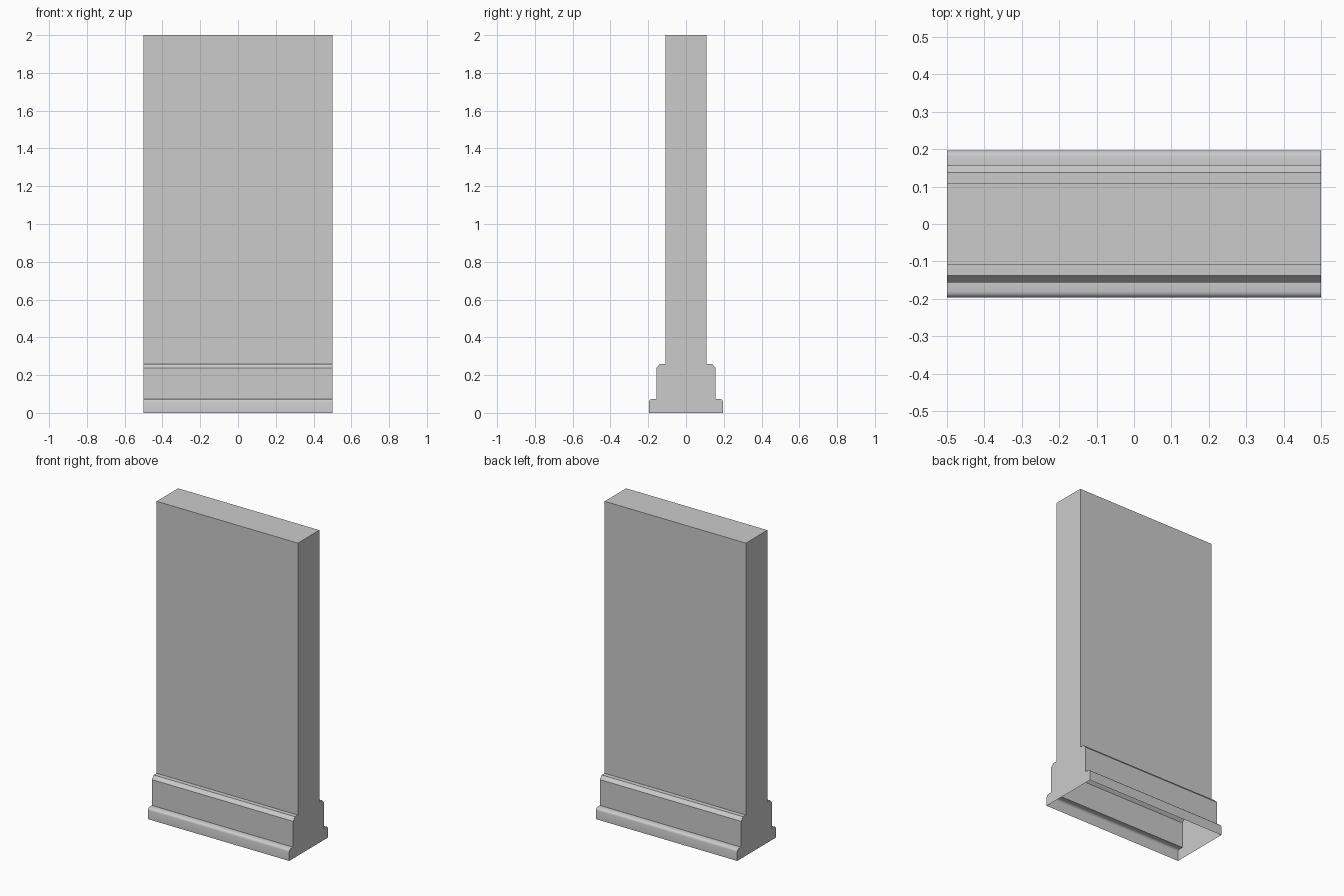
import bpy, bmesh, math

if "Cube" in bpy.data.objects:
    bpy.data.objects.remove(bpy.data.objects["Cube"])

LENGTH = 1.0
HEIGHT = 2.0

# rounded top corner of the low skirting
R = 0.016
SKIRT_Y, SKIRT_Z = 0.1965, 0.073
corner = [(SKIRT_Y - R + R * math.cos(a), SKIRT_Z - R + R * math.sin(a))
          for a in (math.radians(d) for d in (0, 30, 60, 90))]

# half section (y, z) from the floor to the wall top
half = [(SKIRT_Y, 0.0)] + corner + [
    (0.157, SKIRT_Z),                    # plinth face
    (0.157, 0.238), (0.1375, 0.26),      # chamfer
    (0.1085, 0.26), (0.1085, HEIGHT)]    # wall face

# mirrored full section, open at the floor
section = half + [(-y, z) for y, z in reversed(half)]


def sweep_section(name, pts, length):
    """Extrude an open section along x and cap both ends; the underside stays open."""
    bm = bmesh.new()
    right = [bm.verts.new((length / 2, y, z)) for y, z in pts]
    left = [bm.verts.new((-length / 2, y, z)) for y, z in pts]
    for i in range(len(pts) - 1):
        bm.faces.new((right[i], right[i + 1], left[i + 1], left[i]))
    bm.faces.new(right[::-1])
    bm.faces.new(left)
    bmesh.ops.recalc_face_normals(bm, faces=bm.faces)
    # open shell: make sure the top faces upward
    bm.normal_update()
    top = max(bm.faces, key=lambda f: min(v.co.z for v in f.verts))
    if top.normal.z < 0:
        bmesh.ops.reverse_faces(bm, faces=bm.faces)
    mesh = bpy.data.meshes.new(name)
    bm.to_mesh(mesh)
    bm.free()
    obj = bpy.data.objects.new(name, mesh)
    bpy.context.collection.objects.link(obj)
    return obj


# wall panel with moulded plinth on both sides
wall = sweep_section("wall_with_plinth", section, LENGTH)
bpy.context.view_layer.objects.active = wall
wall.select_set(True)
bpy.ops.object.shade_smooth_by_angle(angle=math.radians(35))
